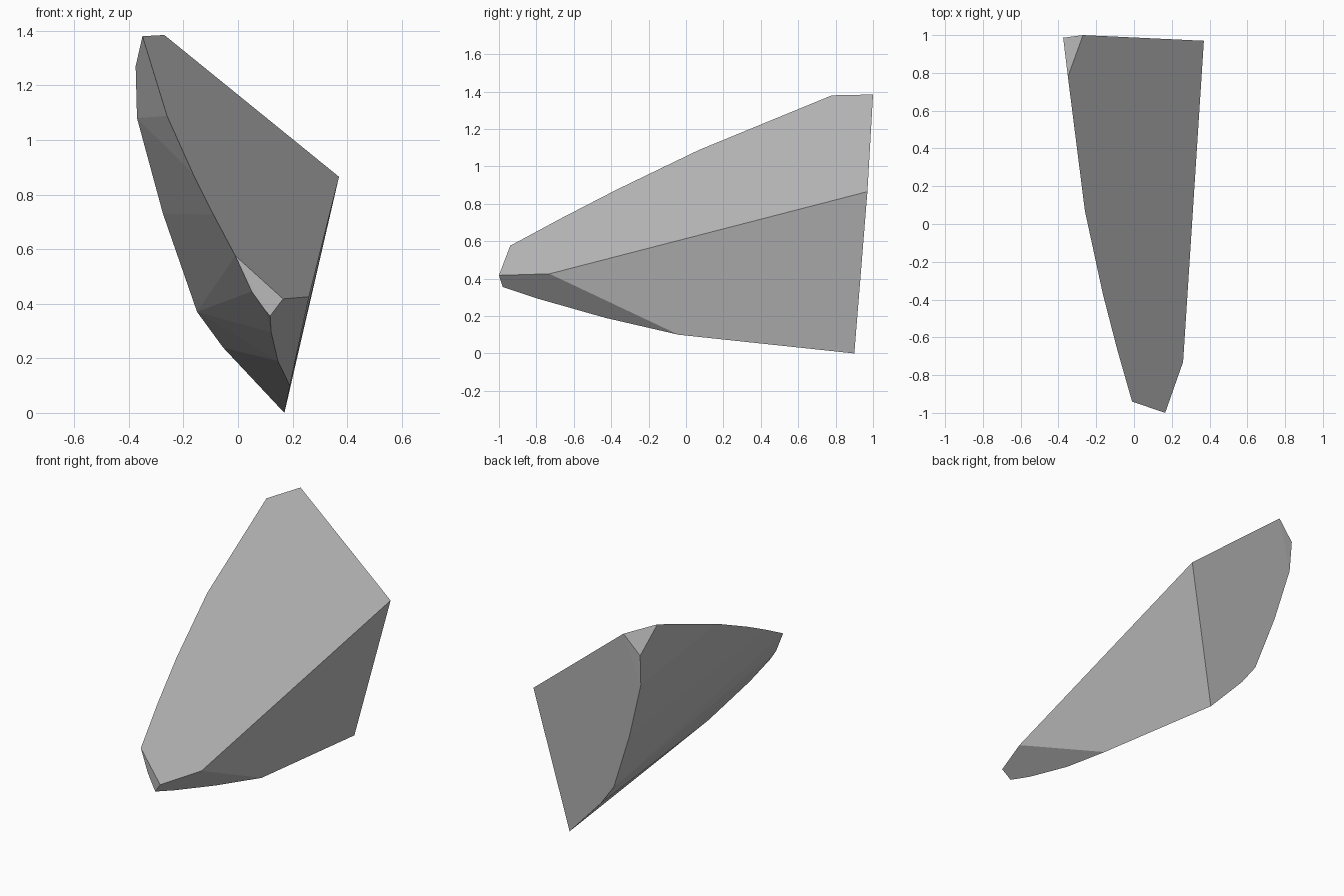
import bpy, bmesh, math

if "Cube" in bpy.data.objects:
    bpy.data.objects.remove(bpy.data.objects["Cube"])

# Planes of the large flat cuts, so that each outline stays flat
def on_top(x, y):
    return (x, y, 0.865 - 0.797 * (x - 0.37) + 0.31 * (y - 0.97))

def on_back(x, z):
    return (x, 0.90 + 0.0123 * (x - 0.17) + 0.073 * z, z)

def on_tip(x, z):
    return (x, -1.0 - 0.383 * (x - 0.165) - 0.0458 * (z - 0.415), z)

def on_keel(y, z):
    return (0.165 + 0.319 * (y + 1.0) + 0.893 * (z - 0.415), y, z)

# Outlines of the cuts
top = [on_top(x, y) for x, y in [(-0.27, 1.0), (-0.35, 0.78), (-0.26, 0.07), (-0.165, -0.37),
                                 (-0.09, -0.66), (-0.01, -0.94), (0.165, -1.0),
                                 (0.26, -0.73), (0.37, 0.97)]]
back = [on_back(x, z) for x, z in [(-0.375, 1.27), (-0.37, 1.08), (-0.275, 0.73), (-0.15, 0.37),
                                   (-0.055, 0.24), (0.05, 0.125), (0.17, 0.0)]]
tip = [on_tip(x, z) for x, z in [(0.05, 0.445), (0.10, 0.375)]]
keel = [on_keel(y, z) for y, z in [(-0.98, 0.355), (-0.8, 0.295), (-0.43, 0.19), (-0.04, 0.10)]]

# Rock shard: convex body wrapped around the outlines
bm = bmesh.new()
for p in top + back + tip + keel:
    bm.verts.new(p)
hull = bmesh.ops.convex_hull(bm, input=bm.verts[:])
loose = [v for v in bm.verts if not v.link_faces]
bmesh.ops.delete(bm, geom=loose, context='VERTS')
bmesh.ops.dissolve_limit(bm, angle_limit=math.radians(1.5), verts=bm.verts[:], edges=bm.edges[:])
bmesh.ops.recalc_face_normals(bm, faces=bm.faces[:])

mesh = bpy.data.meshes.new("rock_shard")
bm.to_mesh(mesh)
bm.free()

# Stone colour
stone = bpy.data.materials.new("stone grey")
stone.diffuse_color = (0.5, 0.5, 0.5, 1.0)
stone.use_nodes = True
stone.node_tree.nodes["Principled BSDF"].inputs["Base Color"].default_value = stone.diffuse_color
mesh.materials.append(stone)
bpy.context.collection.objects.link(bpy.data.objects.new("rock_shard", mesh))
